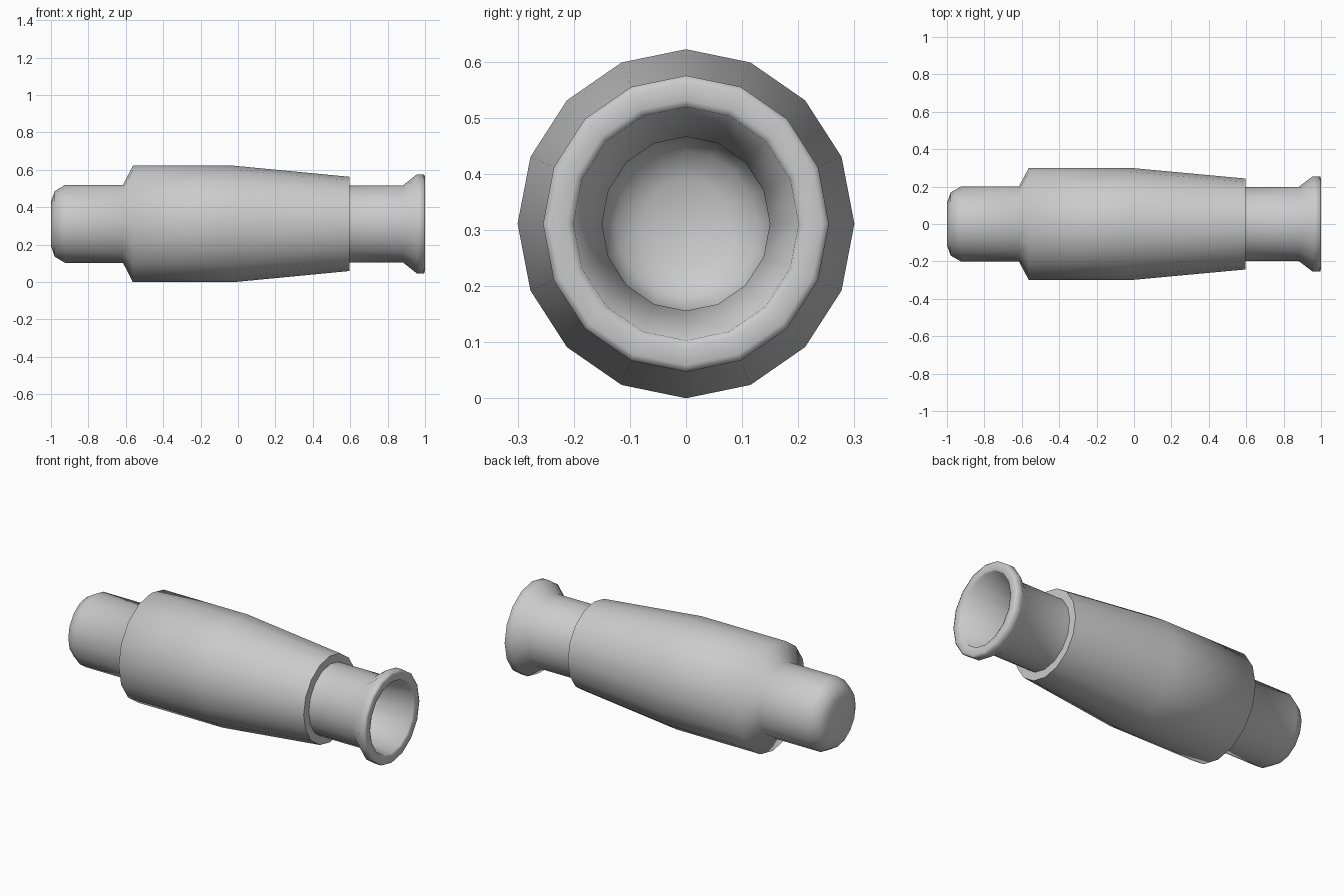
import bpy, bmesh, math

if "Cube" in bpy.data.objects:
    bpy.data.objects.remove(bpy.data.objects["Cube"])

SIDES = 16
RZ = 0.311            # axis height
Y_SCALE = 0.965       # slightly narrower in y


def lathe_x(name, profile, smooth_deg):
    """Revolve (x, radius) points around the long x axis; radius 0 closes to a pole."""
    bm = bmesh.new()
    rings = []
    for x, r in profile:
        if r == 0:
            rings.append([bm.verts.new((x, 0, RZ))] * SIDES)
            continue
        ring = []
        for i in range(SIDES):
            a = 2 * math.pi * i / SIDES
            ring.append(bm.verts.new((x, r * Y_SCALE * math.sin(a), RZ + r * math.cos(a))))
        rings.append(ring)
    for a, b in zip(rings, rings[1:]):
        for i in range(SIDES):
            j = (i + 1) % SIDES
            bm.faces.new(dict.fromkeys((a[i], a[j], b[j], b[i])))
    bmesh.ops.recalc_face_normals(bm, faces=bm.faces)
    mesh = bpy.data.meshes.new(name)
    bm.to_mesh(mesh)
    bm.free()
    obj = bpy.data.objects.new(name, mesh)
    bpy.context.collection.objects.link(obj)
    bpy.ops.object.select_all(action='DESELECT')
    obj.select_set(True)
    bpy.context.view_layer.objects.active = obj
    bpy.ops.object.shade_smooth_by_angle(angle=math.radians(smooth_deg))
    return obj


# Outer skin, from the rounded closed end to the flared mouth
outer = [
    (-1.0, 0), (-1.0, 0.118), (-0.98, 0.175), (-0.925, 0.208),   # rounded tip
    (-0.615, 0.208), (-0.562, 0.311),                            # shoulder
    (-0.02, 0.311), (0.595, 0.252),                              # barrel and taper
    (0.597, 0.206), (0.882, 0.206),                              # step and neck
    (0.955, 0.264),                                              # flare
]
# Softened rim of the mouth
rim = [(0.995, 0.264), (1.0, 0.252), (1.0, 0.22), (0.995, 0.208)]
# Tapered bore ending in a deep rounded floor
bore = [(0.62, 0.155), (-0.88, 0.155), (-0.92, 0.13), (-0.945, 0.08), (-0.95, 0)]

lathe_x("hollow_body", outer + rim + bore, 70)
